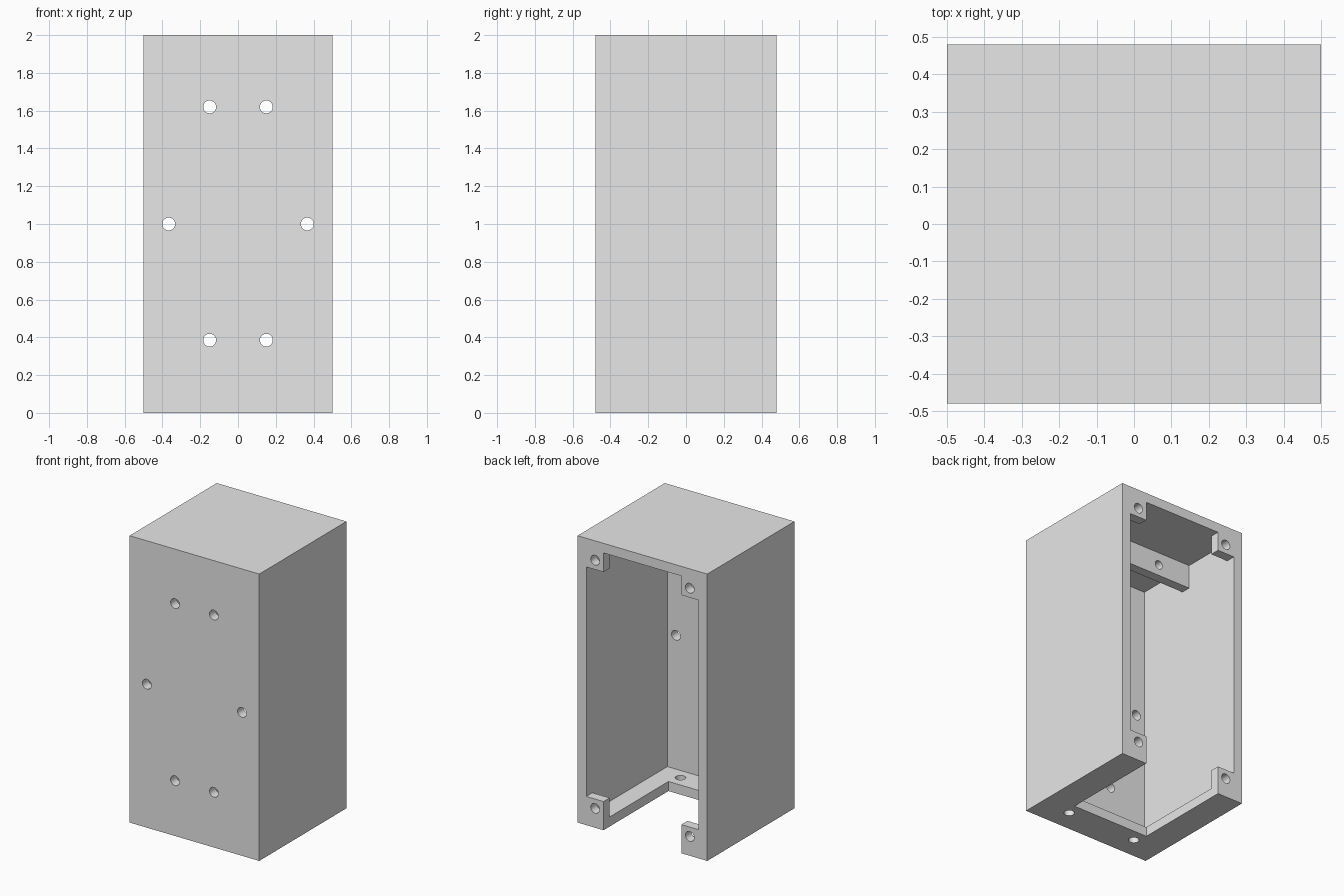
import bpy
import math

cube = bpy.data.objects.get("Cube")
if cube:
    bpy.data.objects.remove(cube, do_unlink=True)

# Overall half sizes, height and wall thickness
HX, HY, H, T = 0.5, 0.48, 2.0, 0.067
IX, IY = HX - T, HY - T
TAB = 0.2          # outer size of the corner screw tabs
HOLE = 0.034       # screw hole radius

grey = bpy.data.materials.new("light_grey")
grey.use_nodes = True
grey.diffuse_color = (0.8, 0.8, 0.8, 1)
grey.node_tree.nodes["Principled BSDF"].inputs["Base Color"].default_value = (0.8, 0.8, 0.8, 1)


def box(name, x, y, z):
    """Box between the (low, high) pairs on each axis."""
    bpy.ops.mesh.primitive_cube_add(size=1, location=[sum(p) / 2 for p in (x, y, z)])
    ob = bpy.context.object
    ob.name = name
    ob.scale = [p[1] - p[0] for p in (x, y, z)]
    bpy.ops.object.transform_apply(location=True, rotation=True, scale=True)
    ob.data.materials.append(grey)
    return ob


def drill(centre, radius, length, along_y=True):
    """Round cutter along y or z."""
    bpy.ops.mesh.primitive_cylinder_add(
        vertices=32, radius=radius, depth=length, location=centre,
        rotation=(math.pi / 2 if along_y else 0, 0, 0))
    ob = bpy.context.object
    ob.name = "hole_cutter"
    bpy.ops.object.transform_apply(location=True, rotation=True, scale=True)
    ob.data.materials.append(grey)
    return ob


def cut(target, cutter):
    """Subtract the cutter, then discard it."""
    cutter.hide_render = True
    mod = target.modifiers.new("cut", 'BOOLEAN')
    mod.operation = 'DIFFERENCE'
    mod.solver = 'EXACT'
    mod.object = cutter
    bpy.ops.object.select_all(action='DESELECT')
    bpy.context.view_layer.objects.active = target
    target.select_set(True)
    bpy.ops.object.modifier_apply(modifier=mod.name)
    bpy.data.objects.remove(cutter, do_unlink=True)


# Housing: hollow box whose open back leaves four corner tabs
housing = box("housing", (-HX, HX), (-HY, HY), (0, H))
cut(housing, box("cavity", (-IX, IX), (-IY, IY), (T, H - T)))
cut(housing, box("back_opening", (-IX, IX), (IY - 0.05, HY + 0.1), (TAB, H - TAB)))
cut(housing, box("back_slot", (-HX + TAB, HX - TAB), (IY - 0.05, HY + 0.1), (-0.1, H - T)))
# Cable slot in the floor, running out through the back
cut(housing, box("floor_slot", (-HX + TAB, HX - TAB), (-0.235, HY + 0.1), (-0.1, T + 0.05)))

# Hanging rib under the ceiling
rib = box("ceiling_rib", (-IX - 0.01, IX + 0.01), (-T / 2, T / 2), (1.767, H - T + 0.01))

# Screw holes, mirrored left and right
for side in (-1, 1):
    for x, z in ((0.15, 1.62), (0.15, 0.385), (0.367, 1.0)):
        cut(housing, drill((side * x, -HY + T / 2, z), HOLE, 0.2))
    for z in (0.135, H - 0.135):
        cut(housing, drill((side * (HX - 0.135), HY - T / 2, z), HOLE, 0.2))
    cut(housing, drill((side * 0.27, -0.325, T / 2), HOLE, 0.2, along_y=False))
    cut(rib, drill((side * 0.18, 0, 1.845), 0.03, 0.2))

# Smooth hole walls, sharp edges elsewhere
bpy.ops.object.select_all(action='DESELECT')
for ob in (housing, rib):
    ob.select_set(True)
bpy.context.view_layer.objects.active = housing
bpy.ops.object.shade_smooth_by_angle(angle=math.radians(30))
